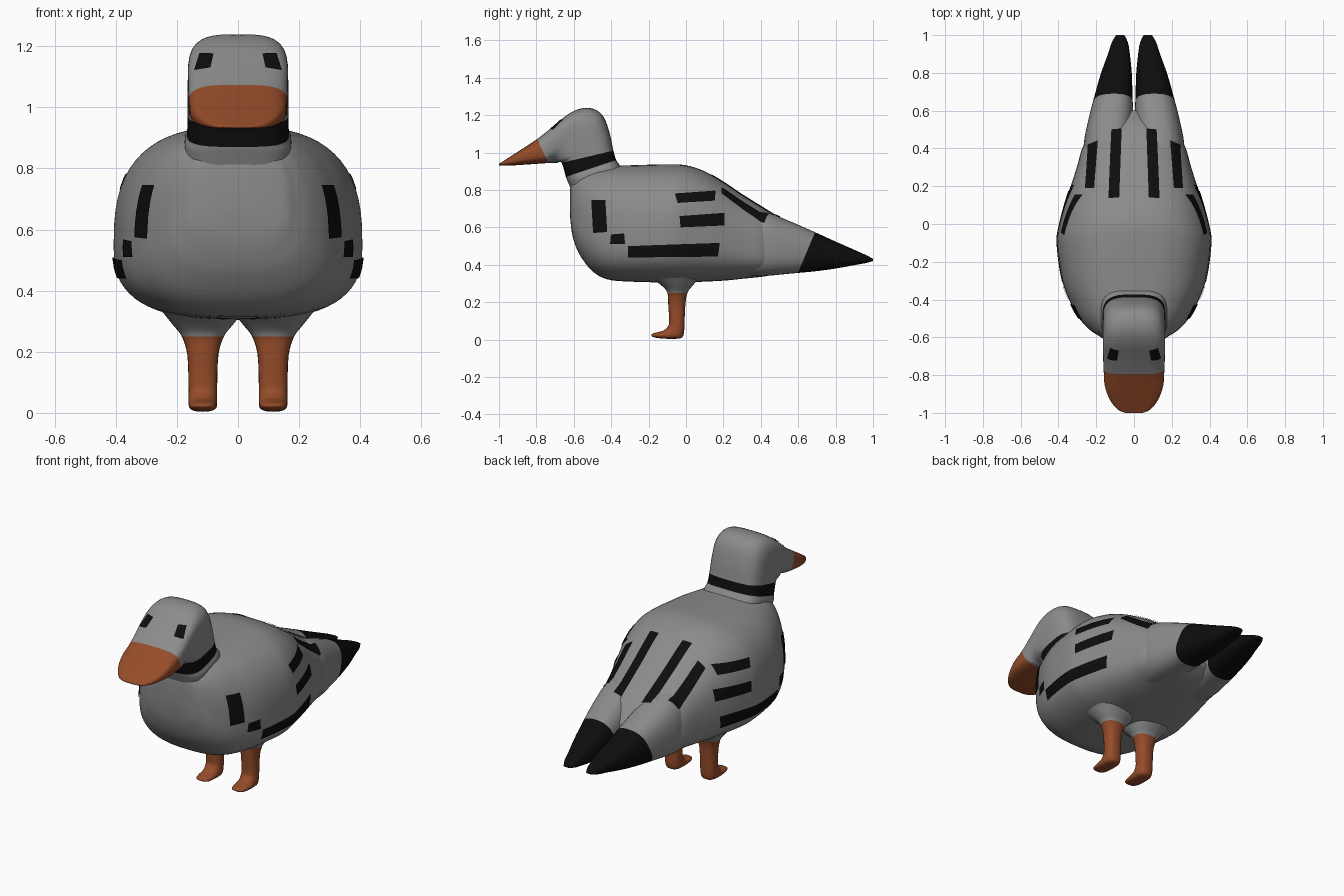
import bpy, bmesh, math
from mathutils import Vector
from mathutils.bvhtree import BVHTree

if "Cube" in bpy.data.objects:
    bpy.data.objects.remove(bpy.data.objects["Cube"])


def material(name, rgb):
    m = bpy.data.materials.new(name)
    m.diffuse_color = (*rgb, 1)
    m.use_nodes = True
    m.node_tree.nodes["Principled BSDF"].inputs["Base Color"].default_value = m.diffuse_color
    return m


MATS = [material("grey plumage", (0.26, 0.26, 0.26)),
        material("black markings", (0.004, 0.004, 0.004)),
        material("orange beak and legs", (0.30, 0.072, 0.022))]
GREY, BLACK, ORANGE = range(3)


def finish(bm, name, mirror=False):
    me = bpy.data.meshes.new(name)
    bm.to_mesh(me)
    for m in MATS:
        me.materials.append(m)
    for p in me.polygons:
        p.use_smooth = True
    ob = bpy.data.objects.new(name, me)
    bpy.context.collection.objects.link(ob)
    if mirror:
        ob.modifiers.new("Mirror", 'MIRROR').use_mirror_merge = False
    return ob


def spline(a, b, c, d, t):
    return 0.5 * (2 * b + (c - a) * t + (2 * a - 5 * b + 4 * c - d) * t * t
                  + (3 * b - a - 3 * c + d) * t ** 3)


def loft(rings, n, f=0.5, colour=lambda i: GREY, seg=40, sub=4):
    """Skin rings (upper y, z, lower y, z, half width, centre x) with rounded-box sections."""
    bm = bmesh.new()
    last, loops = len(rings) - 1, []
    for s in range(last * sub + 1):
        i = min(s // sub, last - 1)
        t = s / sub - i
        q = [rings[max(0, min(last, i + k))] for k in (-1, 0, 1, 2)]
        uy, uz, ly, lz, w, cx = [spline(*v, t) for v in zip(*q)]
        up, low = Vector((cx, uy, uz)), Vector((cx, ly, lz))
        mid = low.lerp(up, f)
        loop = []
        for k in range(seg):
            a = 2 * math.pi * k / seg
            c, sn = math.cos(a), math.sin(a)
            p = mid + ((up if sn > 0 else low) - mid) * abs(sn) ** (2 / n)
            p.x += math.copysign(w * abs(c) ** (2 / n), c)
            loop.append(bm.verts.new(p))
        loops.append(loop)
    for s in range(len(loops) - 1):
        a, b = loops[s], loops[s + 1]
        for k in range(seg):
            j = (k + 1) % seg
            bm.faces.new((a[k], a[j], b[j], b[k])).material_index = colour(s // sub)
    bm.faces.new(loops[0]).material_index = colour(0)
    bm.faces.new(loops[-1]).material_index = colour(last - 1)
    bmesh.ops.recalc_face_normals(bm, faces=bm.faces)
    return bm


def upright(y, top, bottom, w, cx=0.0):
    return (y, top, y, bottom, w, cx)


# Body: sections along y
body = loft([upright(*r) for r in [
    (-0.62, 0.80, 0.66, 0.06), (-0.61, 0.86, 0.57, 0.15), (-0.59, 0.89, 0.50, 0.19),
    (-0.56, 0.905, 0.44, 0.235), (-0.50, 0.92, 0.365, 0.29), (-0.42, 0.928, 0.322, 0.335),
    (-0.30, 0.932, 0.31, 0.38), (-0.10, 0.937, 0.305, 0.407), (0.0, 0.932, 0.305, 0.393),
    (0.10, 0.90, 0.31, 0.367), (0.20, 0.842, 0.315, 0.335), (0.30, 0.775, 0.325, 0.303),
    (0.42, 0.70, 0.338, 0.266), (0.52, 0.635, 0.36, 0.19), (0.60, 0.54, 0.40, 0.06)]],
    n=2.7, f=0.38, seg=64)

# Tail: one lobe, mirrored, with a slanted black tip
tail = loft([upright(*r) for r in [
    (0.30, 0.70, 0.34, 0.125, 0.13), (0.42, 0.685, 0.34, 0.132, 0.134),
    (0.55, 0.635, 0.352, 0.119, 0.123), (0.69, 0.574, 0.365, 0.099, 0.107),
    (0.80, 0.524, 0.38, 0.081, 0.093), (0.90, 0.48, 0.398, 0.058, 0.08),
    (0.96, 0.453, 0.409, 0.043, 0.075), (1.0, 0.432, 0.42, 0.022, 0.073)]],
    n=2.5, f=0.42)
cut, normal = Vector((0, 0.60, 0.36)), Vector((0, 1, -0.42))
bmesh.ops.bisect_plane(tail, geom=tail.verts[:] + tail.edges[:] + tail.faces[:],
                       plane_co=cut, plane_no=normal)
for face in tail.faces:
    if (face.calc_center_median() - cut).dot(normal) > 0:
        face.material_index = BLACK

# Neck, head and beak in one bent loft; collar and beak coloured by section
head = loft([
    (-0.28, 0.80, -0.58, 0.72, 0.17, 0), (-0.35, 0.925, -0.63, 0.84, 0.175, 0),
    (-0.373, 0.96, -0.642, 0.87, 0.167, 0), (-0.388, 1.01, -0.665, 0.945, 0.165, 0),
    (-0.407, 1.10, -0.69, 0.944, 0.165, 0), (-0.44, 1.19, -0.705, 0.944, 0.165, 0),
    (-0.49, 1.232, -0.715, 0.944, 0.164, 0), (-0.56, 1.236, -0.72, 0.944, 0.164, 0),
    (-0.63, 1.205, -0.725, 0.944, 0.164, 0), (-0.71, 1.14, -0.73, 0.944, 0.163, 0),
    (-0.795, 1.073, -0.738, 0.944, 0.161, 0), (-0.87, 1.023, -0.85, 0.936, 0.154, 0),
    (-0.94, 0.978, -0.93, 0.931, 0.125, 0), (-0.985, 0.949, -0.98, 0.93, 0.085, 0),
    (-1.0, 0.940, -1.0, 0.932, 0.045, 0)],
    n=3.4, colour=lambda i: BLACK if i == 2 else ORANGE if i >= 10 else GREY)

# Leg: grey thigh, orange shin and foot
leg = loft([(*r, 0.115) for r in [
    (0.08, 0.34, -0.20, 0.34, 0.14), (0.035, 0.288, -0.13, 0.288, 0.098),
    (0.008, 0.25, -0.10, 0.25, 0.069), (-0.003, 0.19, -0.095, 0.19, 0.051),
    (-0.008, 0.09, -0.09, 0.095, 0.047), (-0.01, 0.045, -0.097, 0.07, 0.047),
    (-0.02, 0.012, -0.115, 0.052, 0.047), (-0.06, 0.004, -0.13, 0.045, 0.046),
    (-0.13, 0.006, -0.152, 0.039, 0.043), (-0.17, 0.012, -0.176, 0.033, 0.034),
    (-0.185, 0.02, -0.185, 0.027, 0.018)]],
    n=2.4, colour=lambda i: GREY if i < 2 else ORANGE, seg=24)

body_trees = [BVHTree.FromBMesh(body), BVHTree.FromBMesh(tail)]
head_trees = [BVHTree.FromBMesh(head)]
finish(body, "body")
finish(tail, "tail_lobes", mirror=True)
finish(head, "head")
finish(leg, "legs", mirror=True)


def marking(name, corners, axis, trees, nu=16, nv=8):
    """Project a flat quad along an axis onto the surface as a thin painted patch."""
    c = [Vector(p) for p in corners]
    direction = {'x': Vector((-1, 0, 0)), 'y': Vector((0, 1, 0)), 'z': Vector((0, 0, -1))}[axis]
    bm = bmesh.new()
    grid = []
    for i in range(nu + 1):
        row = []
        for j in range(nv + 1):
            a, b = c[0].lerp(c[1], i / nu).lerp(c[3].lerp(c[2], i / nu), j / nv)
            start = {'x': (2, a, b), 'y': (a, -2, b), 'z': (a, b, 2)}[axis]
            hits = [h for h in (t.ray_cast(Vector(start), direction) for t in trees) if h[0]]
            if not hits:
                row.append(None)
                continue
            hit = min(hits, key=lambda h: h[3])
            row.append(bm.verts.new(hit[0] - direction * 0.002 + hit[1] * 0.003))
        grid.append(row)
    for i in range(nu):
        for j in range(nv):
            q = (grid[i][j], grid[i + 1][j], grid[i + 1][j + 1], grid[i][j + 1])
            if all(q):
                bm.faces.new(q).material_index = BLACK
    bmesh.ops.recalc_face_normals(bm, faces=bm.faces)
    bm.faces.ensure_lookup_table()
    if bm.faces and bm.faces[0].normal.dot(direction) > 0:
        bmesh.ops.reverse_faces(bm, faces=bm.faces)
    finish(bm, name, mirror=True)


# Wing bars on the flanks (y, z)
for k, q in enumerate([
        [(-0.495, 0.57), (-0.42, 0.575), (-0.43, 0.745), (-0.505, 0.745)],
        [(-0.405, 0.51), (-0.325, 0.51), (-0.33, 0.568), (-0.40, 0.562)],
        [(-0.31, 0.44), (0.17, 0.445), (0.18, 0.517), (-0.31, 0.50)],
        [(-0.03, 0.60), (0.205, 0.61), (0.205, 0.677), (-0.035, 0.66)],
        [(-0.045, 0.73), (0.155, 0.742), (0.155, 0.795), (-0.06, 0.78)]]):
    marking(f"flank_bar_{k + 1}", q, 'x', body_trees)

# Bars on the back (x, y)
for k, q in enumerate([
        [(0.078, 0.14), (0.135, 0.135), (0.12, 0.50), (0.065, 0.505)],
        [(0.21, 0.19), (0.258, 0.188), (0.242, 0.42), (0.19, 0.442)]]):
    marking(f"back_bar_{k + 1}", q, 'z', body_trees, 8, 20)

# Eyes (x, z)
marking("eyes", [(0.09, 1.128), (0.142, 1.12), (0.125, 1.176), (0.08, 1.174)], 'y', head_trees)
